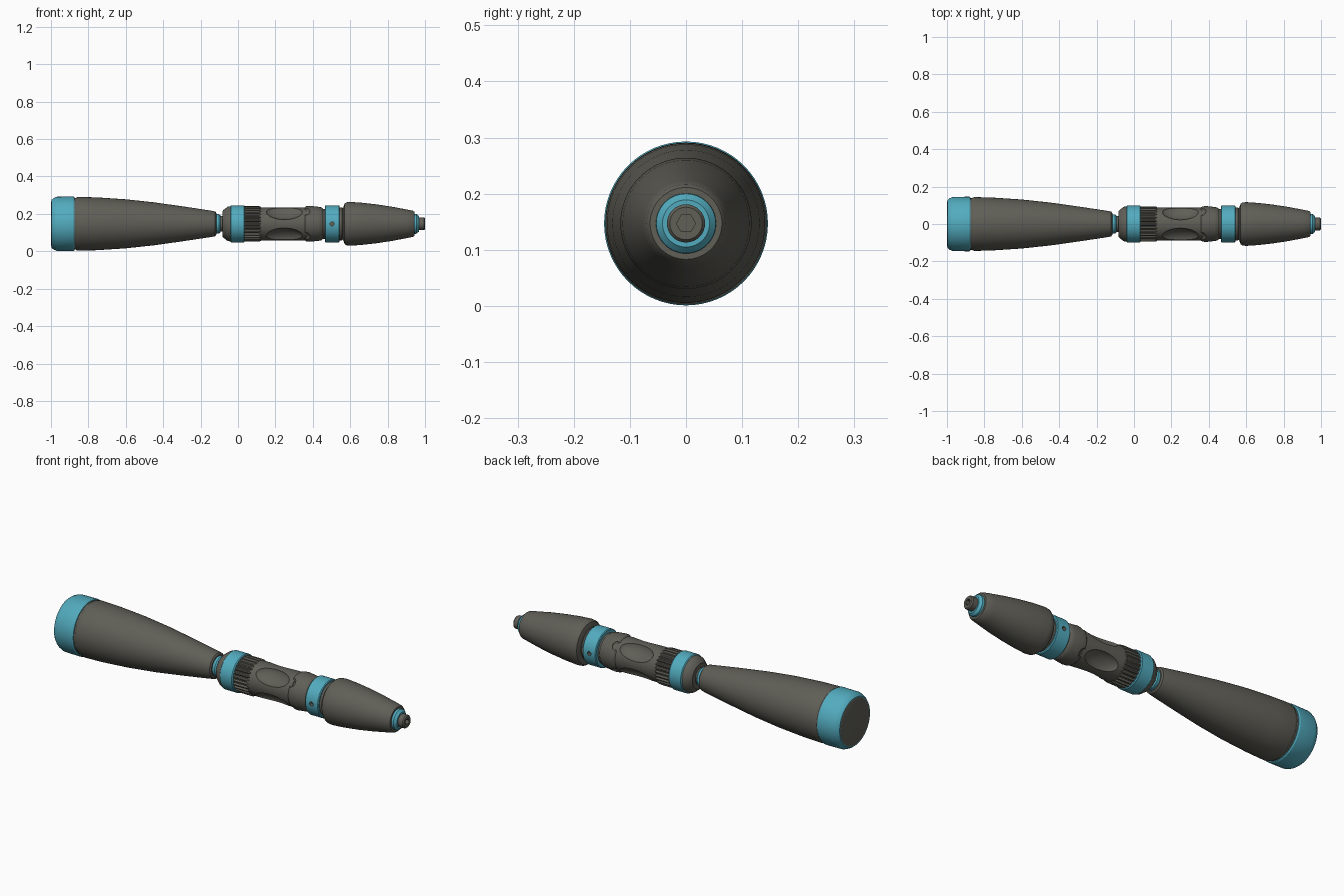
import bpy, bmesh, math
from mathutils import Matrix, Vector

if "Cube" in bpy.data.objects:
    bpy.data.objects.remove(bpy.data.objects["Cube"])

AXIS_Z = 0.147


def material(name, rgb):
    m = bpy.data.materials.new(name)
    m.diffuse_color = (*rgb, 1)
    m.use_nodes = True
    m.node_tree.nodes["Principled BSDF"].inputs["Base Color"].default_value = m.diffuse_color
    return m


DARK = material("dark grey", (0.115, 0.112, 0.094))
TEAL = material("teal", (0.085, 0.41, 0.52))


def finish(name, bm, mats, angle=32):
    bmesh.ops.recalc_face_normals(bm, faces=bm.faces)
    me = bpy.data.meshes.new(name)
    bm.to_mesh(me)
    bm.free()
    ob = bpy.data.objects.new(name, me)
    bpy.context.collection.objects.link(ob)
    for m in mats:
        me.materials.append(m)
    select(ob)
    bpy.ops.object.shade_smooth_by_angle(angle=math.radians(angle))
    return ob


def select(ob):
    bpy.ops.object.select_all(action='DESELECT')
    ob.select_set(True)
    bpy.context.view_layer.objects.active = ob


def lathe(name, profile, mat, sides=64, radius=None):
    """Closed solid turned about the x axis; profile is (x, radius) pairs."""
    bm = bmesh.new()
    rings = []
    for x, r in profile:
        ring = []
        for i in range(sides):
            a = 2 * math.pi * i / sides
            k = radius(i, x) if radius else 1
            ring.append(bm.verts.new((x, r * k * math.cos(a), AXIS_Z + r * k * math.sin(a))))
        rings.append(ring)
    for a, b in zip(rings, rings[1:]):
        for i in range(sides):
            j = (i + 1) % sides
            bm.faces.new((a[i], a[j], b[j], b[i]))
    bm.faces.new(rings[0])
    bm.faces.new(rings[-1])
    return finish(name, bm, [mat])


def carve(ob, cutters):
    """Subtract the cutters, keeping their colour on the cut faces."""
    for c in cutters:
        c.hide_render = True
        select(ob)
        mod = ob.modifiers.new("cut", 'BOOLEAN')
        mod.operation = 'DIFFERENCE'
        mod.solver = 'EXACT'
        mod.material_mode = 'TRANSFER'
        mod.object = c
        bpy.ops.object.modifier_apply(modifier=mod.name)
        bpy.data.objects.remove(c)
    select(ob)
    bpy.ops.object.shade_smooth_by_angle(angle=math.radians(32))


def ellipsoid(center, size, turn):
    bm = bmesh.new()
    m = (Matrix.Translation(center) @ Matrix.Rotation(turn, 4, 'X')
         @ Matrix.Diagonal((*size, 1)))
    bmesh.ops.create_uvsphere(bm, u_segments=40, v_segments=24, radius=1, matrix=m)
    return finish("scoop_cutter", bm, [DARK])


def peg(center, r, depth, axis, sides=20):
    bm = bmesh.new()
    rot = Vector((0, 0, 1)).rotation_difference(Vector(axis)).to_matrix().to_4x4()
    bmesh.ops.create_cone(bm, cap_ends=True, segments=sides, radius1=r, radius2=r,
                          depth=depth, matrix=Matrix.Translation(center) @ rot)
    return finish("hole_cutter", bm, [DARK])


# Butt end: dark end plate, teal band, dark groove
lathe("end_plate", [(-1.0, 0.115), (-0.996, 0.126), (-0.985, 0.13)], DARK)
lathe("end_band", [(-0.997, 0.128), (-0.985, 0.138), (-0.967, 0.145), (-0.88, 0.146),
                   (-0.874, 0.142)], TEAL)
lathe("end_groove", [(-0.9, 0.138), (-0.85, 0.138)], DARK)

# Long tapered handle
lathe("handle", [(-0.868, 0.137), (-0.862, 0.142), (-0.85, 0.144), (-0.75, 0.141), (-0.6, 0.131),
                 (-0.45, 0.115), (-0.3, 0.094), (-0.2, 0.079), (-0.135, 0.069),
                 (-0.122, 0.066), (-0.116, 0.058)], DARK)

# Narrow neck with teal collar
lathe("neck_collar", [(-0.125, 0.052), (-0.102, 0.052), (-0.094, 0.045)], TEAL)
lathe("neck", [(-0.1, 0.042), (-0.07, 0.042)], DARK)

# Grip section, butt side: chamfered shoulder and teal band
lathe("rear_shoulder", [(-0.084, 0.066), (-0.078, 0.074), (-0.055, 0.092), (-0.03, 0.095)], DARK)
lathe("rear_band", [(-0.041, 0.094), (-0.037, 0.099), (0.031, 0.099), (0.036, 0.095)], TEAL)

# Knurled ring, four points per tooth
lathe("knurled_ring", [(0.03, 0.094), (0.115, 0.094), (0.124, 0.09)], DARK, 112,
      lambda i, x: 1.0 if i % 4 < 2 else 0.91)

# Central barrel with four oval thumb scoops
barrel = lathe("barrel", [(0.115, 0.088), (0.37, 0.088)], DARK, 96)
scoops = []
for k in range(4):
    a = math.radians(45 + 90 * k)
    d = 0.098
    scoops.append(ellipsoid((0.248, d * math.cos(a), AXIS_Z + d * math.sin(a)),
                            (0.1, 0.036, 0.056), a))
carve(barrel, scoops)

# Flared ring ahead of the barrel, with notches at its rim
flare = lathe("flared_ring", [(0.355, 0.086), (0.365, 0.094), (0.385, 0.096), (0.43, 0.091),
                              (0.446, 0.088), (0.455, 0.08), (0.48, 0.08)], DARK)
notches = []
for k in range(4):
    a = math.radians(45 + 90 * k)
    notches.append(ellipsoid((0.355, 0.096 * math.cos(a), AXIS_Z + 0.096 * math.sin(a)),
                             (0.03, 0.014, 0.03), a))
carve(flare, notches)

# Teal band with a small dark hole front and back
band = lathe("front_band", [(0.464, 0.095), (0.468, 0.099), (0.539, 0.099), (0.543, 0.095)], TEAL)
carve(band, [peg((0.503, s * 0.1, AXIS_Z), 0.011, 0.04, (0, 1, 0)) for s in (-1, 1)])

# Front body: step, then tapered nose
lathe("front_step", [(0.53, 0.088), (0.555, 0.088), (0.566, 0.08), (0.59, 0.08)], DARK)
lathe("nose", [(0.562, 0.086), (0.57, 0.108), (0.58, 0.115), (0.6, 0.117), (0.66, 0.113),
               (0.74, 0.104), (0.82, 0.092), (0.9, 0.077), (0.935, 0.07), (0.943, 0.064)], DARK)

# Tip: teal collar and small hollow nozzle
lathe("tip_collar", [(0.935, 0.054), (0.955, 0.053), (0.967, 0.042)], TEAL)
tip = lathe("tip", [(0.955, 0.034), (0.994, 0.034), (1.0, 0.029)], DARK, 32)
carve(tip, [peg((1.0, 0, AXIS_Z), 0.017, 0.04, (1, 0, 0), 6)])
